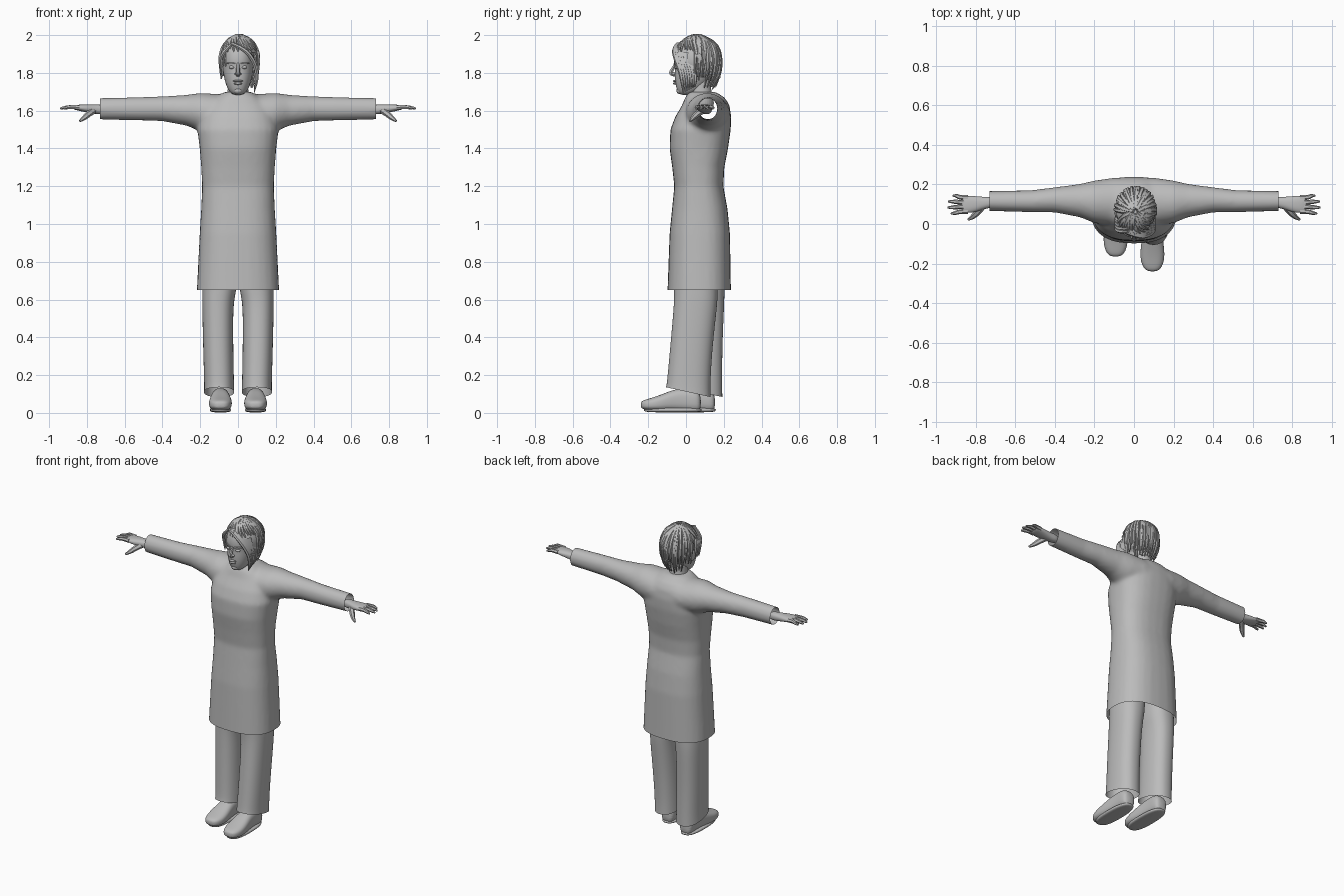
import bpy, bmesh, random
from math import sin, cos, pi, radians, copysign
from mathutils import Vector

random.seed(4)
cube = bpy.data.objects.get("Cube")
if cube:
    bpy.data.objects.remove(cube, do_unlink=True)

grey = bpy.data.materials.new("plain_grey")
grey.use_nodes = True
GREY = (0.5, 0.5, 0.5, 1)
grey.diffuse_color = GREY
grey.node_tree.nodes["Principled BSDF"].inputs["Base Color"].default_value = GREY


def add_object(name, data):
    ob = bpy.data.objects.new(name, data)
    bpy.context.scene.collection.objects.link(ob)
    data.materials.append(grey)
    return ob


def bake(ob):
    """Replace an object by its evaluated mesh, smooth shaded."""
    dg = bpy.context.evaluated_depsgraph_get()
    mesh = bpy.data.meshes.new_from_object(ob.evaluated_get(dg))
    name = ob.name
    bpy.data.objects.remove(ob, do_unlink=True)
    new = add_object(name, mesh)
    if len(mesh.materials) > 1:
        mesh.materials.pop()
    for p in mesh.polygons:
        p.use_smooth = True
    new.name = name
    return new


def skin(bm, rings, axis="z", power=2.0, caps=True, n=28):
    """Loft superellipse rings (t, u, v, ru, rv) along an axis."""
    loops = []
    for t, u, v, ru, rv in rings:
        loop = []
        for k in range(n):
            c, s = cos(2 * pi * k / n), sin(2 * pi * k / n)
            a = u + ru * copysign(abs(c) ** (2 / power), c)
            b = v + rv * copysign(abs(s) ** (2 / power), s)
            co = {"x": (t, a, b), "y": (a, t, b), "z": (a, b, t)}[axis]
            loop.append(bm.verts.new(co))
        loops.append(loop)
    for lo, hi in zip(loops, loops[1:]):
        for k in range(n):
            m = (k + 1) % n
            bm.faces.new((lo[k], lo[m], hi[m], hi[k]))
    if caps:
        bm.faces.new(loops[0])
        bm.faces.new(loops[-1])
    bmesh.ops.recalc_face_normals(bm, faces=bm.faces[:])
    return loops


def to_object(name, bm, subdiv=0):
    mesh = bpy.data.meshes.new(name)
    bm.to_mesh(mesh)
    bm.free()
    ob = add_object(name, mesh)
    if subdiv:
        ob.modifiers.new("smooth", "SUBSURF").levels = subdiv
    return ob


def loft(name, rings, axis="z", power=2.0, caps=True):
    bm = bmesh.new()
    skin(bm, rings, axis, power, caps)
    return bake(to_object(name, bm, 2))


def ball(name, centre, size):
    bm = bmesh.new()
    bmesh.ops.create_uvsphere(bm, u_segments=20, v_segments=12, radius=1)
    for v in bm.verts:
        v.co = Vector(centre) + Vector(a * b for a, b in zip(v.co, size))
    return bake(to_object(name, bm))


def tubes(name, paths):
    """Tapered round strands through (x, y, z, radius) points."""
    cu = bpy.data.curves.new(name, "CURVE")
    cu.dimensions = "3D"
    cu.bevel_depth, cu.bevel_resolution, cu.resolution_u = 1, 1, 4
    cu.use_fill_caps = True
    for path in paths:
        sp = cu.splines.new("NURBS")
        sp.points.add(len(path) - 1)
        for pt, (x, y, z, r) in zip(sp.points, path):
            pt.co, pt.radius = (x, y, z, 1), r
        sp.order_u = 3
        sp.use_endpoint_u = True
    return bake(add_object(name, cu))


# Coat: body and sleeves fused, then trimmed open at hem and cuffs
bm = bmesh.new()
skin(bm, [(0.60, 0, .07, .22, .17), (0.65, 0, .07, .218, .168), (0.95, 0, .073, .203, .16),
          (1.08, 0, .073, .195, .147), (1.2, 0, .068, .19, .13), (1.3, 0, .065, .195, .138),
          (1.4, 0, .068, .203, .155), (1.5, 0, .077, .215, .16), (1.57, 0, .092, .2, .148),
          (1.63, 0, .105, .17, .125), (1.67, 0, .1, .12, .105), (1.7, 0, .085, .07, .07)], power=2.5)
half = [(.1, .112, 1.582, .122, .106), (.2, .112, 1.592, .108, .102), (.27, .118, 1.602, .085, .082),
        (.4, .122, 1.61, .064, .066), (.52, .115, 1.61, .056, .062), (.76, .116, 1.61, .05, .057)]
skin(bm, [(-t, *r) for t, *r in reversed(half)] + half, "x")
coat = to_object("coat", bm)
rm = coat.modifiers.new("fuse", "REMESH")
rm.mode, rm.voxel_size = "VOXEL", 0.011
sm = coat.modifiers.new("soften", "SMOOTH")
sm.factor, sm.iterations = 0.5, 10
coat = bake(coat)
bm = bmesh.new()
bm.from_mesh(coat.data)
for co, no in (((0, 0, .65), (0, 0, 1)), ((.73, 0, 0), (-1, 0, 0)), ((-.73, 0, 0), (1, 0, 0))):
    bmesh.ops.bisect_plane(bm, geom=bm.verts[:] + bm.edges[:] + bm.faces[:],
                           plane_co=co, plane_no=no, clear_inner=True)
bm.to_mesh(coat.data)
bm.free()

# Trousers with slanted hems, and shoes; the left leg stands further forward
for side, s, y_top, y_hem, toe in (("left", 1, .052, .012, -.24), ("right", -1, .088, .075, -.165)):
    bm = bmesh.new()
    loops = skin(bm, [(.11, s * .1, y_hem, .08, .118), (.16, s * .1, y_hem + .002, .079, .115),
                      (.35, s * .105, y_hem * .6 + y_top * .4, .08, .112),
                      (.58, s * .108, y_top, .082, .115), (.63, s * .1, y_top, .09, .116),
                      (.75, s * .095, y_top, .093, .116)], power=2.3, caps=False)
    for v in loops[0]:
        v.co.z -= (v.co.y - y_hem) * .22
    bake(to_object(side + "_trouser_leg", bm, 2))
    x = s * .093
    loft(side + "_shoe", [(toe, x, .042, .02, .014), (toe + .015, x, .043, .045, .025),
                          (toe + .06, x, .045, .062, .035), (toe + .12, x, .055, .06, .046),
                          (toe + .18, x, .068, .05, .058), (toe + .25, x, .07, .045, .063),
                          (toe + .29, x, .065, .046, .06), (toe + .32, x, .055, .035, .045)], "y", 2.6)
    loft(side + "_sole", [(.002, x, toe + .17, .05, .145), (.012, x, toe + .17, .056, .155),
                          (.03, x, toe + .17, .056, .155)], power=2.6)

    # Hand: palm, four fingers and a lowered thumb
    loft(side + "_palm", [(s * t, *r) for t, *r in (
        (.69, .112, 1.605, .026, .027), (.755, .107, 1.607, .029, .025), (.80, .1, 1.612, .041, .022),
        (.845, .099, 1.616, .044, .016), (.875, .099, 1.617, .037, .01))], "x", 2.3)
    fingers = []
    for k, reach in enumerate((.925, .942, .938, .915)):
        y = .064 + k * .023
        tip = y + (k - 1.5) * .007
        fingers.append([(s * .84, y, 1.617, .013), (s * .88, y, 1.62, .012),
                        (s * (reach - .02), tip, 1.617, .010), (s * reach, tip, 1.611, .005)])
    fingers.append([(s * .765, .09, 1.6, .018), (s * .79, .06, 1.585, .017),
                    (s * .815, .035, 1.56, .013), (s * .838, .022, 1.545, .006)])
    tubes(side + "_fingers", fingers)

    # Paired features of the face
    ball(side + "_ear", (s * .086, .055, 1.815), (.012, .024, .036))
    ball(side + "_eye", (s * .033, -.048, 1.83), (.016, .012, .009))
    tubes(side + "_brow", [[(s * .015, -.062, 1.848, .004), (s * .035, -.06, 1.856, .005),
                            (s * .058, -.042, 1.85, .003)]])

# Neck and head
loft("neck", [(1.6, 0, .09, .07, .07), (1.68, 0, .08, .058, .06), (1.72, 0, .075, .053, .056),
              (1.82, 0, .075, .053, .056)])
loft("head", [(1.683, 0, .0, .018, .025), (1.692, 0, .005, .038, .045), (1.715, 0, .02, .055, .07),
              (1.75, 0, .03, .068, .088), (1.79, 0, .04, .077, .1), (1.83, 0, .05, .082, .108),
              (1.86, 0, .053, .085, .119), (1.91, 0, .06, .084, .12), (1.95, 0, .06, .068, .098),
              (1.975, 0, .06, .035, .055)], power=2.2)
tubes("nose", [[(0, -.055, 1.85, .008), (0, -.068, 1.825, .009), (0, -.08, 1.805, .012),
                (0, -.077, 1.793, .012), (0, -.055, 1.79, .012)]])
ball("nostrils", (0, -.065, 1.795), (.018, .014, .009))
ball("upper_lip", (0, -.059, 1.757), (.026, .011, .006))
ball("lower_lip", (0, -.057, 1.744), (.022, .011, .007))
ball("chin", (0, -.032, 1.706), (.024, .019, .018))

# Hair: a cap with the face opened, covered with swept locks
MID = Vector((.007, .062, 1.868))
bm = bmesh.new()
bmesh.ops.create_uvsphere(bm, u_segments=40, v_segments=28, radius=1)
for v in bm.verts:
    v.co = MID + Vector((v.co.x * .1, v.co.y * .122, v.co.z * .118))
bmesh.ops.delete(bm, geom=[v for v in bm.verts if v.co.z < 1.905 and v.co.y < .035
                           and not (v.co.x > .06 and v.co.y > 0)], context="VERTS")
bake(to_object("hair_cap", bm))


def on_scalp(theta, a):
    """Point on the hair surface, hanging straighter below the widest level."""
    low = theta > pi / 2
    w = sin(theta) ** (.55 if low else 1)
    return MID + Vector((.103 * w * cos(a), .124 * w * sin(a), (.165 if low else .122) * cos(theta)))


locks = []
for layer, count in ((0, 34), (1, 22)):
    for i in range(count):
        a = 2 * pi * (i + .5 * layer) / count
        front = -sin(a)
        end = 150 if front < -.45 else 128 if front < .1 else 98
        if front > .5:
            end = 66
        end = radians(end + random.uniform(-9, 5) - 22 * layer)
        path = []
        for k in range(6):
            f = k / 5
            p = on_scalp(.1 + (end - .1) * f, a + (.35 + .3 * max(front, 0)) * f * (1 if front > 0 else -.4))
            p += (p - MID) * random.uniform(0, .05)
            path.append((*p, .0135 * (1 - .75 * f * f)))
        locks.append(path)
tubes("hair_locks", locks)

# Long side-swept fringe over the left cheek, short wisps on the right temple
fringe = []
for i in range(7):
    d = i * .013
    fringe.append([(-.035 + d * .4, -.045 + d * .5, 1.955, .008), (.03 + d * .2, -.068 + d * .5, 1.93, .011),
                   (.078, -.055 + d, 1.875, .012), (.1, -.03 + d, 1.81, .012),
                   (.1, -.02 + d * .9, 1.75, .009), (.085, -.015 + d * .8, 1.695 + d * .4, .002)])
for i in range(4):
    d = i * .015
    fringe.append([(-.03, -.04 + d, 1.955, .008), (-.08, -.04 + d, 1.91, .011),
                   (-.094, -.015 + d, 1.86, .01), (-.088, -.01 + d, 1.79, .003)])
tubes("fringe", fringe)

# Smooth shading that keeps the hems, cuffs and strand ends crisp
for ob in bpy.context.scene.objects:
    ob.select_set(ob.type == "MESH")
bpy.context.view_layer.objects.active = coat
bpy.ops.object.shade_smooth_by_angle(angle=radians(50))
